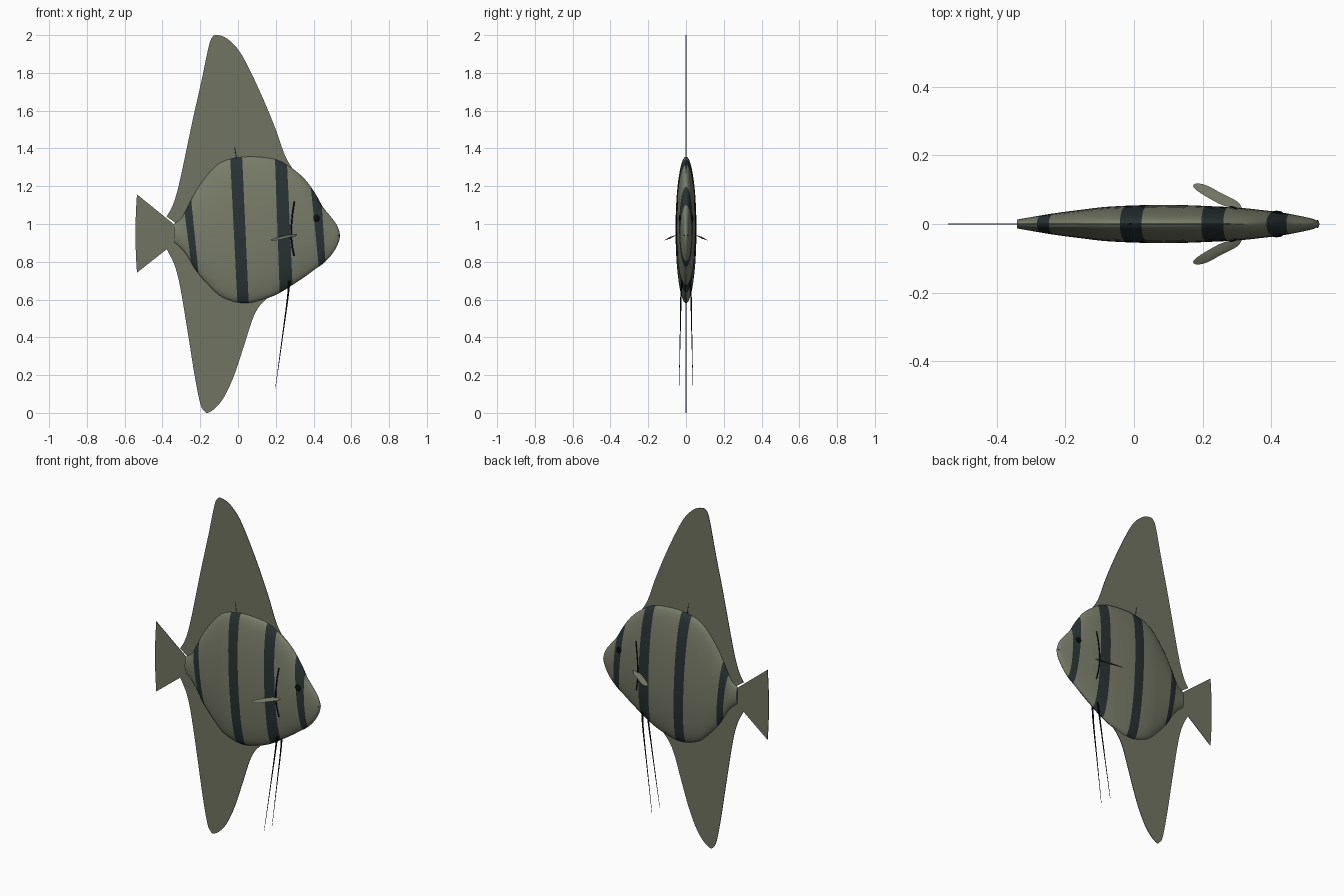
import bpy, bmesh, math
from mathutils import Vector

cube = bpy.data.objects.get("Cube")
if cube:
    bpy.data.objects.remove(cube)


def material(name, color):
    m = bpy.data.materials.new(name)
    m.use_nodes = True
    m.diffuse_color = (*color, 1)
    m.node_tree.nodes["Principled BSDF"].inputs["Base Color"].default_value = (*color, 1)
    return m


olive = material("olive_grey", (0.19, 0.205, 0.14))
fin_olive = material("fin_olive", (0.165, 0.178, 0.122))
stripe = material("dark_stripe", (0.022, 0.033, 0.034))
black = material("black", (0.004, 0.004, 0.005))


def spline(points, steps):
    """Catmull-Rom samples through the points."""
    p = [Vector(q) for q in points]
    p = [2 * p[0] - p[1]] + p + [2 * p[-1] - p[-2]]
    out = []
    for i in range(1, len(p) - 2):
        a, b, c, d = p[i - 1:i + 3]
        for k in range(steps):
            t = k / steps
            out.append(0.5 * (2 * b + (c - a) * t + (2 * a - 5 * b + 4 * c - d) * t * t
                              + (3 * b - a - 3 * c + d) * t ** 3))
    return out + [p[-2]]


def finish(name, bm, mats, smooth=True):
    bmesh.ops.recalc_face_normals(bm, faces=bm.faces)
    mesh = bpy.data.meshes.new(name)
    bm.to_mesh(mesh)
    bm.free()
    for m in mats:
        mesh.materials.append(m)
    ob = bpy.data.objects.new(name, mesh)
    bpy.context.collection.objects.link(ob)
    if smooth:
        bpy.ops.object.select_all(action="DESELECT")
        ob.select_set(True)
        bpy.context.view_layer.objects.active = ob
        bpy.ops.object.shade_smooth_by_angle(angle=math.radians(40))
    return ob


# Body: elliptical sections as (x, top, bottom, half width)
SECTIONS = [
    (-.34, 1.0, .905, .013), (-.3, 1.03, .87, .02), (-.265, 1.095, .825, .026),
    (-.22, 1.18, .75, .033), (-.15, 1.275, .67, .042), (-.08, 1.332, .61, .05),
    (.03, 1.356, .58, .055), (.14, 1.353, .602, .055), (.22, 1.335, .635, .052),
    (.3, 1.285, .685, .048), (.36, 1.23, .725, .042), (.41, 1.16, .762, .036),
    (.45, 1.09, .79, .03), (.49, 1.04, .83, .022), (.52, 1.0, .875, .015),
    (.535, .965, .91, .008), (.54, .943, .935, .002)]
# Stripe edges as (x at z = 1, lean of x per unit z) for back and front
STRIPES = [((-.275, -.13), (-.235, -.1)), ((-.024, -.05), (.038, -.045)),
           ((.208, -.035), (.274, -.045)), ((.405, -.1), (.45, -.065))]
SIDES = 40

bm = bmesh.new()
rings = []
for x, top, bot, w in spline(SECTIONS, 4):
    mid, half = (top + bot) / 2, (top - bot) / 2
    angles = [2 * math.pi * k / SIDES for k in range(SIDES)]
    rings.append([bm.verts.new((x, w * math.sin(a), mid + half * math.cos(a))) for a in angles])
for r, s in zip(rings, rings[1:]):
    for k in range(SIDES):
        j = (k + 1) % SIDES
        bm.faces.new((r[k], r[j], s[j], s[k]))
bm.faces.new(rings[0])
bm.faces.new(rings[-1])
for edges in STRIPES:
    for x, lean in edges:
        bmesh.ops.bisect_plane(bm, geom=bm.verts[:] + bm.edges[:] + bm.faces[:], dist=1e-5,
                               plane_co=(x, 0, 1), plane_no=(1, 0, -lean))
for f in bm.faces:
    c = f.calc_center_median()
    back_to_front = [[x + lean * (c.z - 1) for x, lean in edges] for edges in STRIPES]
    f.material_index = int(any(a < c.x < b for a, b in back_to_front))
finish("body", bm, [olive, stripe])


# Flat fins in the middle plane
def flat_fin(name, curve, base, steps=5, thick=.003):
    outline = [tuple(p) for p in spline(curve, steps)] + base
    bm = bmesh.new()
    loops = [[bm.verts.new((x, y, z)) for x, z in outline] for y in (-thick / 2, thick / 2)]
    bm.faces.new(loops[0])
    bm.faces.new(loops[1][::-1])
    n = len(outline)
    for k in range(n):
        j = (k + 1) % n
        bm.faces.new((loops[0][k], loops[0][j], loops[1][j], loops[1][k]))
    return finish(name, bm, [fin_olive])


flat_fin("dorsal_fin", [
    (-.378, 1.04), (-.345, 1.1), (-.31, 1.22), (-.24, 1.55), (-.195, 1.75), (-.155, 1.94),
    (-.135, 1.99), (-.11, 2.0), (-.06, 1.983), (0, 1.925), (.055, 1.83), (.13, 1.67),
    (.2, 1.5), (.25, 1.36), (.3, 1.275)], [(.2, 1.2), (-.2, 1.0), (-.31, .99)])
flat_fin("anal_fin", [
    (-.378, .868), (-.335, .78), (-.305, .66), (-.265, .42), (-.23, .2), (-.2, .05),
    (-.18, .012), (-.16, 0), (-.115, .03), (-.07, .09), (-.02, .2), (.03, .35),
    (.075, .49), (.11, .56), (.16, .615)], [(.1, .72), (-.2, .9), (-.31, .92)])
flat_fin("tail_fin", [(-.535, .742), (-.541, .85), (-.542, .95), (-.541, 1.05), (-.535, 1.157)],
         [(-.335, .995), (-.31, .985), (-.31, .915), (-.335, .9)])


# Tapered tubes along a path
def tube(name, path, r0, r1, mat, sides=6):
    pts = spline(path, 6)
    bm = bmesh.new()
    loops = []
    for i, p in enumerate(pts):
        r = r0 + (r1 - r0) * i / (len(pts) - 1)
        loops.append([bm.verts.new(p + Vector((math.cos(a), math.sin(a), 0)) * r)
                      for a in (2 * math.pi * k / sides for k in range(sides))])
    for a, b in zip(loops, loops[1:]):
        for k in range(sides):
            j = (k + 1) % sides
            bm.faces.new((a[k], a[j], b[j], b[k]))
    bm.faces.new(loops[0])
    bm.faces.new(loops[-1])
    return finish(name, bm, [mat])


def ellipsoid(name, centre, radii, mat):
    bm = bmesh.new()
    bmesh.ops.create_uvsphere(bm, u_segments=20, v_segments=12, radius=1)
    for v in bm.verts:
        v.co = Vector(centre) + Vector(a * b for a, b in zip(v.co, radii))
    return finish(name, bm, [mat])


def skin(x, z):
    """Half width of the body at a point of its side."""
    for a, b in zip(SECTIONS, SECTIONS[1:]):
        if a[0] <= x <= b[0]:
            t = (x - a[0]) / (b[0] - a[0])
            top, bot, w = (a[i] + (b[i] - a[i]) * t for i in (1, 2, 3))
            u = (2 * z - top - bot) / (top - bot)
            return w * math.sqrt(max(0, 1 - u * u))
    return 0


# Paired parts
LEAF = [(.315, .045), (.3, .066), (.255, .089), (.215, .111), (.185, .118), (.172, .111),
        (.185, .096), (.22, .074), (.265, .052), (.315, .045)]
for side, s in (("left", 1), ("right", -1)):
    ellipsoid(side + "_eye", (.415, s * skin(.415, 1.03), 1.03), (.018, .006, .018), black)
    gill = [(.298, 1.12), (.288, 1.05), (.281, .96), (.286, .89), (.297, .83)]
    tube(side + "_gill_line", [(x, s * skin(x, z), z) for x, z in gill], .004, .004, black)
    tube(side + "_feeler", [(.272, s * .022, .7), (.262, s * .027, .6), (.235, s * .031, .4),
                            (.198, s * .037, .13)], .006, .001, black)
    # Pectoral fin: a drooping leaf, fuller along its middle
    bm = bmesh.new()
    rim = [(x, s * y, .945 - (y - .045) * .45) for x, y in (tuple(p) for p in spline(LEAF, 3)[:-1])]
    verts = [bm.verts.new(p) for p in rim]
    centre = sum((Vector(p) for p in rim), Vector()) / len(rim)
    for dz in (.005, -.005):
        hub = bm.verts.new(centre + Vector((0, 0, dz)))
        for k in range(len(verts)):
            bm.faces.new((verts[k], verts[(k + 1) % len(verts)], hub))
    finish(side + "_pectoral_fin", bm, [fin_olive])

# Mouth and short spine on the back
ellipsoid("mouth", (.533, 0, .938), (.006, .012, .004), black)
tube("back_spine", [(-.008, 0, 1.33), (-.012, 0, 1.37), (-.018, 0, 1.41)], .004, .002, stripe)
